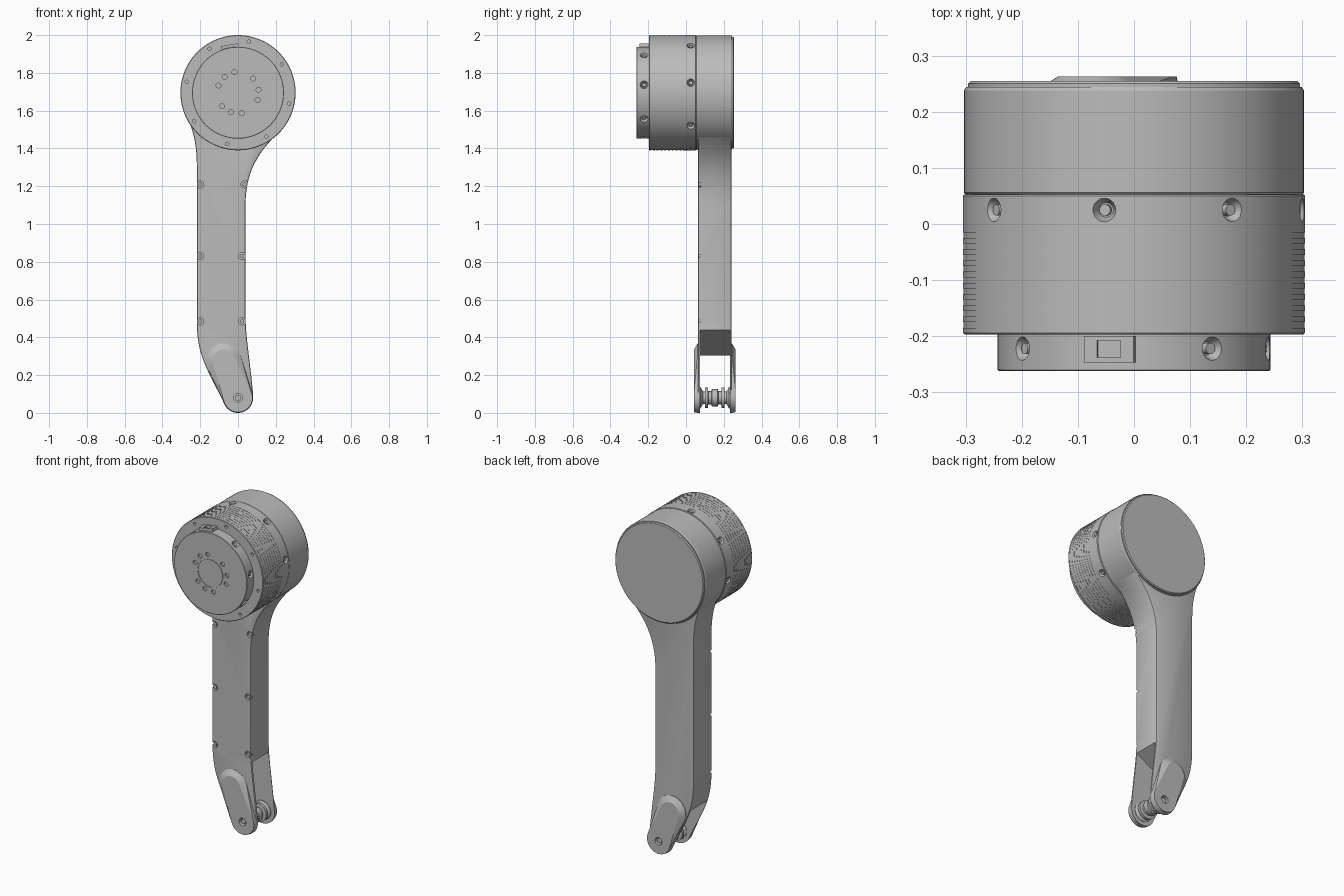
import bpy, bmesh, math
from math import radians, cos, sin, pi
from mathutils import Matrix, Vector
from mathutils.geometry import interpolate_bezier

cube = bpy.data.objects.get("Cube")
if cube:
    bpy.data.objects.remove(cube, do_unlink=True)

GREY = (0.5, 0.5, 0.5, 1)
grey = bpy.data.materials.new("light grey")
grey.use_nodes = True
grey.diffuse_color = GREY
grey.node_tree.nodes["Principled BSDF"].inputs["Base Color"].default_value = GREY

HUB_Z, PIN_Z = 1.695, 0.08
DRUM_R, CAP_R = 0.305, 0.243


def finish(name, bm):
    bmesh.ops.recalc_face_normals(bm, faces=bm.faces)
    mesh = bpy.data.meshes.new(name)
    bm.to_mesh(mesh)
    bm.free()
    mesh.materials.append(grey)
    obj = bpy.data.objects.new(name, mesh)
    bpy.context.collection.objects.link(obj)
    return obj


def activate(obj):
    bpy.ops.object.select_all(action='DESELECT')
    obj.select_set(True)
    bpy.context.view_layer.objects.active = obj


def smooth(*objs):
    for obj in objs:
        activate(obj)
        bpy.ops.object.shade_smooth_by_angle(angle=radians(28))


def cut(obj, bm):
    """Subtract the solid in bm from obj."""
    cutter = finish("cutter", bm)
    cutter.hide_render = True
    mod = obj.modifiers.new("cut", 'BOOLEAN')
    mod.operation, mod.solver, mod.object = 'DIFFERENCE', 'EXACT', cutter
    activate(obj)
    bpy.ops.object.modifier_apply(modifier=mod.name)
    bpy.data.objects.remove(cutter, do_unlink=True)


def lathe(name, profile, z, steps=96):
    """Revolve (radius, y) points about a front-to-back axis at height z."""
    bm = bmesh.new()
    vs = [bm.verts.new((r, y, z)) for r, y in profile]
    edges = [bm.edges.new(p) for p in zip(vs, vs[1:])]
    bmesh.ops.spin(bm, geom=vs + edges, cent=(0, 0, z), axis=(0, 1, 0),
                   angle=2 * pi, steps=steps)
    bmesh.ops.remove_doubles(bm, verts=bm.verts, dist=1e-5)
    return finish(name, bm)


def prism(outline, y0, y1):
    """Extrude an (x, z) outline from y0 to y1."""
    bm = bmesh.new()
    face = bm.faces.new([bm.verts.new((x, y0, z)) for x, z in outline])
    new = bmesh.ops.extrude_face_region(bm, geom=[face])["geom"]
    bmesh.ops.translate(bm, vec=(0, y1 - y0, 0),
                        verts=[g for g in new if isinstance(g, bmesh.types.BMVert)])
    return bm


def cone(bm, frame, r_low, r_high, depth, segments=20):
    bmesh.ops.create_cone(bm, cap_ends=True, segments=segments, radius1=r_low,
                          radius2=r_high, depth=depth, matrix=frame)


def radial(angle, r, y):
    """Frame whose z points outward from the hub axis."""
    a = radians(angle)
    return (Matrix.Translation((r * cos(a), y, HUB_Z + r * sin(a)))
            @ Matrix.Rotation(pi / 2 - a, 4, 'Y'))


def facing(x, y, z):
    """Frame whose z points to the front."""
    return Matrix.Translation((x, y, z)) @ Matrix.Rotation(pi / 2, 4, 'X')


def on_circle(r, angle):
    return r * cos(radians(angle)), HUB_Z + r * sin(radians(angle))


def curve(*pts, n=14):
    return [(p.x, p.y) for p in interpolate_bezier(*[Vector(p) for p in pts], n)]


# Drum with fine shallow cooling rings
profile = [(0, -0.197), (0.302, -0.197), (DRUM_R, -0.194)]
for i in range(9):
    y = -0.185 + i * 0.02
    profile += [(DRUM_R, y), (DRUM_R - 0.001, y), (DRUM_R - 0.001, y + 0.01), (DRUM_R, y + 0.01)]
profile += [(DRUM_R, 0.05), (0.302, 0.053), (0, 0.053)]
drum = lathe("motor_drum", profile, HUB_Z)

# Rear housing with a stepped back lid
housing = lathe("rear_housing", [
    (0, 0.053), (0.3, 0.053), (0.303, 0.056), (0.303, 0.238), (0.299, 0.244),
    (0.296, 0.244), (0.296, 0.25), (0.291, 0.255), (0, 0.255)], HUB_Z)

# Front cap with a thin ring around the central hub
cap = lathe("front_cap", [
    (0, -0.262), (0.081, -0.262), (0.081, -0.259), (0.084, -0.259), (0.084, -0.262),
    (0.241, -0.262), (CAP_R, -0.26), (CAP_R, -0.195), (0, -0.195)], HUB_Z)

# Countersunk side holes and their screws
ring = [10 + 45 * i for i in range(8)]
drum_holes, cap_holes, screws = bmesh.new(), bmesh.new(), bmesh.new()
for angle in ring:
    cone(drum_holes, radial(angle, DRUM_R - 0.008, 0.025), 0.013, 0.023, 0.026)
    cone(screws, radial(angle, DRUM_R - 0.014, 0.025), 0.01, 0.01, 0.018)
    if angle != 100:
        cone(cap_holes, radial(angle, CAP_R - 0.008, -0.222), 0.013, 0.023, 0.026)
        cone(screws, radial(angle, CAP_R - 0.014, -0.222), 0.01, 0.01, 0.018)

# Small holes in the drum face and around the hub
for i in range(8):
    x, z = on_circle(0.277, 33 + 45 * i)
    cone(drum_holes, facing(x, -0.197, z), 0.009, 0.009, 0.03)
for angle in (100, 43, 8, -20, -80, -110, -140, 160, 130):
    x, z = on_circle(0.11, angle)
    cone(cap_holes, facing(x, -0.262, z), 0.013, 0.013, 0.02)
cut(drum, drum_holes)
cut(cap, cap_holes)

# Connector port on top of the cap
bm = bmesh.new()
port_frame = radial(100, 0.236, -0.223)
bmesh.ops.create_cube(bm, size=1, matrix=port_frame @ Matrix.Diagonal((0.09, 0.047, 0.044, 1)))
port = finish("connector_port", bm)
bm = bmesh.new()
bmesh.ops.create_cube(bm, size=1, matrix=radial(100, 0.26, -0.223)
                      @ Matrix.Diagonal((0.043, 0.03, 0.03, 1)))
cut(port, bm)

# Leg outline: flared neck, straight shank, angled rounded foot
outline = [(0.12, 1.6)]
outline += curve((0.205, 1.475), (0.1, 1.37), (0.04, 1.27), (0.04, 1.1))
outline += curve((0.04, 0.5), (0.042, 0.4), (0.06, 0.3), (0.078, 0.12))
outline += [(0.08 * cos(radians(a)), PIN_Z + 0.08 * sin(radians(a)))
            for a in range(5, -156, -10)]
outline += curve((-0.08, 0.065), (-0.17, 0.24), (-0.215, 0.31), (-0.218, 0.47))
outline += curve((-0.218, 1.3), (-0.218, 1.42), (-0.235, 1.48), (-0.26, 1.545))
leg = finish("lower_leg", prism(outline, 0.063, 0.24))
bevel = leg.modifiers.new("edge", 'BEVEL')
bevel.width, bevel.segments = 0.008, 2
bevel.limit_method, bevel.angle_limit = 'ANGLE', radians(50)
activate(leg)
bpy.ops.object.modifier_apply(modifier=bevel.name)

# Fork slot with a sloping roof
cut(leg, prism([(0.3, 0.587), (-0.4, 0.184), (-0.4, -0.2), (0.3, -0.2)], 0.075, 0.232))

# Leg screws and pin hole
holes = bmesh.new()
for x, z in ((-0.2, 1.21), (0.035, 1.21), (-0.2, 0.83), (0.022, 0.83),
             (-0.2, 0.485), (0.022, 0.485)):
    cone(holes, facing(x, 0.065, z), 0.019, 0.019, 0.03)
    cone(screws, facing(x, 0.075, z), 0.011, 0.011, 0.016)
cone(holes, facing(0, 0.15, PIN_Z), 0.023, 0.023, 0.4, 32)
cut(leg, holes)
screw_set = finish("screws", screws)


def boss_ring(r_top, r_foot, y):
    pts = []
    for (cx, cz), r in (((-0.075, 0.275), r_top), ((0, PIN_Z), r_foot)):
        pts += [(cx + r * cos(t * pi / 24), y, cz + r * sin(t * pi / 24)) for t in range(48)]
    return pts


# Raised tapered bosses on both fork cheeks
bosses = []
for name, flip in (("front_fork_boss", False), ("rear_fork_boss", True)):
    bm = bmesh.new()
    for p in (boss_ring(0.093, 0.08, 0.072) + boss_ring(0.093, 0.08, 0.062)
              + boss_ring(0.06, 0.076, 0.042)):
        bm.verts.new((p[0], 0.305 - p[1] if flip else p[1], p[2]))
    hull = bmesh.ops.convex_hull(bm, input=bm.verts)
    loose = set(hull["geom_interior"]) | set(hull["geom_unused"])
    bmesh.ops.delete(bm, geom=[g for g in loose if isinstance(g, bmesh.types.BMVert)],
                     context='VERTS')
    bmesh.ops.dissolve_limit(bm, angle_limit=0.005, verts=bm.verts, edges=bm.edges)
    boss = finish(name, bm)
    bm = bmesh.new()
    cone(bm, facing(0, 0.15, PIN_Z), 0.023, 0.023, 0.4, 32)
    cut(boss, bm)
    bosses.append(boss)

# Spool shaped pin, symmetric about the fork middle
half = [(0, 0.052), (0.015, 0.052), (0.015, 0.071), (0.058, 0.071), (0.056, 0.077),
        (0.034, 0.09), (0.034, 0.1), (0.055, 0.1), (0.055, 0.116), (0.035, 0.118),
        (0.035, 0.134), (0.046, 0.137)]
pin = lathe("pivot_pin", half + [(r, 0.305 - y) for r, y in reversed(half)], PIN_Z, 48)

smooth(drum, housing, cap, port, leg, screw_set, pin, *bosses)
